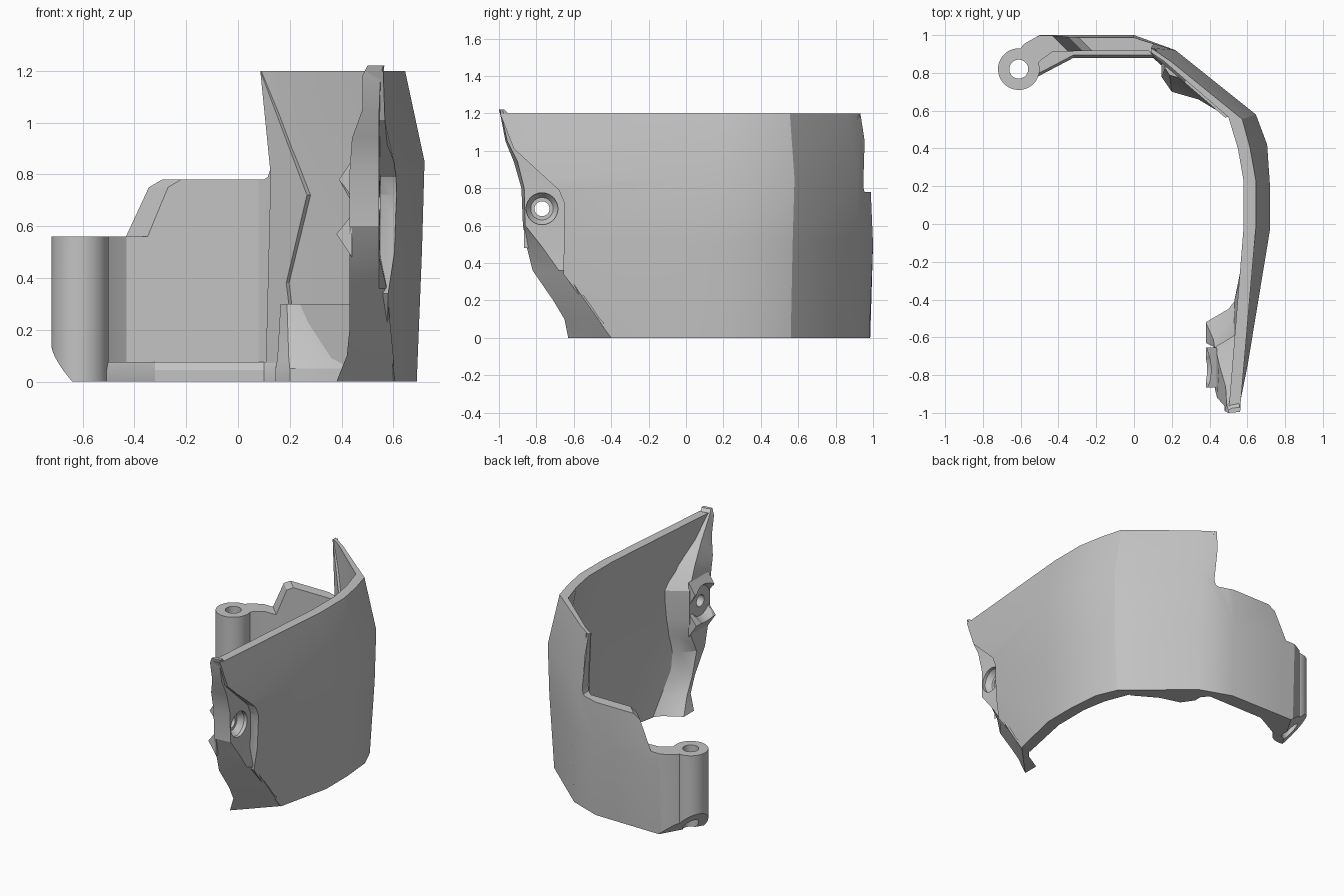
import bpy, bmesh, math
from mathutils import Vector

if "Cube" in bpy.data.objects:
    bpy.data.objects.remove(bpy.data.objects["Cube"], do_unlink=True)

grey = bpy.data.materials.new("plain_grey")
grey.use_nodes = True
COLOUR = (0.55, 0.55, 0.55, 1)
grey.diffuse_color = COLOUR
grey.node_tree.nodes["Principled BSDF"].inputs["Base Color"].default_value = COLOUR


def loft(name, rings):
    """Closed solid through rings of equal length, capped at both ends."""
    bm = bmesh.new()
    loops = [[bm.verts.new(p) for p in ring] for ring in rings]
    for low, high in zip(loops, loops[1:]):
        for i in range(len(low)):
            j = (i + 1) % len(low)
            bm.faces.new((low[i], low[j], high[j], high[i]))
    bm.faces.new(loops[0])
    bm.faces.new(loops[-1])
    bmesh.ops.recalc_face_normals(bm, faces=bm.faces)
    mesh = bpy.data.meshes.new(name)
    bm.to_mesh(mesh)
    bm.free()
    mesh.materials.append(grey)
    obj = bpy.data.objects.new(name, mesh)
    bpy.context.collection.objects.link(obj)
    return obj


def prism(name, profile, axis, start, end):
    """Extrude a 2D profile along x, y or z."""
    def place(p, t):
        coords = list(p)
        coords.insert("xyz".index(axis), t)
        return coords
    return loft(name, [[place(p, t) for p in profile] for t in (start, end)])


def disc(centre, radius, sides=40):
    step = 2 * math.pi / sides
    return [(centre[0] + radius * math.cos(i * step),
             centre[1] + radius * math.sin(i * step)) for i in range(sides)]


def cone(name, centre, steps):
    """Round solid along x through (x, radius) steps."""
    return loft(name, [[(x, y, z) for y, z in disc(centre, r)] for x, r in steps])


def cut(obj, *cutters):
    bpy.context.view_layer.objects.active = obj
    for cutter in cutters:
        cutter.hide_render = True
        mod = obj.modifiers.new("cut", "BOOLEAN")
        mod.operation, mod.solver, mod.object = "DIFFERENCE", "EXACT", cutter
        bpy.ops.object.modifier_apply(modifier=mod.name)


# Curved shell wall: plan outlines at four heights, from front end to hinge arm
arm = [(-.4, .985), (-.5, .985), (-.58, .955), (-.61, .92)]
outer = {
    0.0: [(.47, -1), (.69, -.03), (.69, .2), (.67, .42), (.61, .56), (.22, .90), (0, .98)],
    0.5: [(.545, -1), (.71, -.03), (.71, .2), (.695, .42), (.64, .57), (.22, .92), (0, 1)],
    0.85: [(.56, -1), (.72, -.03), (.72, .2), (.705, .42), (.645, .58), (.22, .92), (0, .985)],
    1.2: [(.56, -1), (.645, -.02), (.645, .23), (.615, .4), (.573, .555), (.2, .857), (.02, .98)],
}
side_inner = [(.58, -.02), (.58, .23), (.55, .4), (.50, .565)]
back_inner = [(.16, .86), (.08, .915), (-.30, .915), (-.43, .912), (-.49, .87), (-.52, .84)]
# Height: inner x at the front end, how far the side wall is hollowed
hollow = {0.0: (.41, .03), 0.5: (.48, .055), 0.85: (.50, .06), 1.2: (.50, 0)}
rings = []
for z, line in outer.items():
    front, deep = hollow[z]
    bulge = .015 if z == .5 else 0
    outside = line + [(x, y + bulge * (y > .98)) for x, y in arm]
    inside = [(front, -1)] + [(x + deep, y) for x, y in side_inner[:3]]
    inside += [(side_inner[3][0] + deep / 2, side_inner[3][1])] + back_inner
    rings.append([(x, y, z) for x, y in outside + inside[::-1]])
shell = loft("shell_wall", rings)

# Trim the front edge and step down the back edge with a slanted end
front_trim = prism("front_trim", [(-1.3, -.1), (-.33, -.1), (-.40, 0), (-.655, .34),
                   (-.65, .72), (-.68, .79), (-.92, 1.01), (-.995, 1.2), (-1.0, 1.3),
                   (-1.3, 1.3)], "x", .2, 1)
step_right = [(-1, .56), (-1, 1.3), (.08, 1.3), (.09, 1.2), (.125, .82), (.115, .79), (.10, .78)]
step_left = [(-.29, .78), (-.34, .75), (-.42, .56)]
back_step = loft("back_step", [[(x, y, z) for x, z in step_right]
                 + [(x + .985 - y, y, z) for x, z in step_left] for y in (.62, 1.2)])
PIN = (-.61, .82)
pin_hole = prism("pin_hole", disc(PIN, .05), "z", -.2, .8)
# Slanted plane that undercuts the hinge towards the back right
slope, along = Vector((-.87, .5, 1.14)), Vector((.5, .87, 0))
start = Vector((-.64, .714, 0))
out, up = Vector((slope.x, slope.y, 0)), Vector((0, 0, slope.z))
under = loft("hinge_undercut", [[start + along * t + out * d + up * h
             for d, h in ((-.1, -.1), (.3, .3), (.3, -.1))] for t in (-.6, .6)])
cut(shell, front_trim, back_step, pin_hole, under)

# Hinge barrel
barrel = prism("hinge_barrel", disc(PIN, .11, 48), "z", 0, .56)
cut(barrel, pin_hole, under)

# Front clasp: wall edge, front outer, front inner, inner, hollow, root at each height
clasp = loft("front_clasp", [[(x, y, z) for x, y in section] for z, section in [
    (0, [(.60, -.40), (.49, -.515), (.38, -.63), (.38, -.52), (.50, -.45), (.60, -.32)]),
    (.1, [(.60, -.47), (.51, -.56), (.42, -.65), (.42, -.61), (.50, -.53), (.58, -.42)]),
    (.2, [(.59, -.54), (.515, -.625), (.43, -.71), (.43, -.68), (.50, -.61), (.57, -.5)]),
    (.36, [(.575, -.65), (.545, -.68), (.43, -.82), (.43, -.73), (.50, -.65), (.56, -.59)]),
    (.48, [(.55, -.65), (.545, -.765), (.43, -.85), (.43, -.67), (.49, -.63), (.56, -.58)]),
    (.60, [(.55, -.65), (.545, -.86), (.43, -.872), (.43, -.65), (.49, -.615), (.56, -.57)]),
    (.8, [(.55, -.65), (.545, -.865), (.43, -.88), (.43, -.65), (.49, -.615), (.56, -.57)]),
    (.94, [(.55, -.78), (.545, -.90), (.44, -.92), (.45, -.74), (.50, -.71), (.55, -.68)]),
    (1.05, [(.555, -.90), (.545, -.955), (.48, -.965), (.485, -.86), (.51, -.84), (.54, -.82)]),
    (1.18, [(.56, -.97), (.55, -.985), (.48, -.99), (.49, -.95), (.51, -.94), (.55, -.93)]),
    (1.22, [(.565, -.98), (.56, -.995), (.50, -1), (.50, -.985), (.52, -.975), (.56, -.97)]),
]])
SCREW = (-.77, .69)
screw_hole = cone("screw_hole", SCREW, [(.2, .04), (.9, .04)])
screw_seat = cone("screw_seat", SCREW, [(.49, .06), (.525, .085), (.9, .085)])
cut(clasp, screw_hole, screw_seat)

# Two gripping ridges on the inside of the clasp, relieved around the screw
relief = cone("ridge_relief", SCREW, [(.46, .08), (.36, .15)])
ridges = []
for name, z, tip in (("lower_ridge", .57, .38), ("upper_ridge", .78, .39)):
    ridge = prism(name, [(.44, z - .09), (tip, z), (.44, z + .075)], "y", -.865, -.655)
    cut(ridge, relief)
    ridges.append(ridge)

# Raised border around the inner panel on the diagonal wall
border_profile = [(.10, 1.2), (.28, .72), (.20, .38), (.21, .30), (.50, .30),
                  (.50, .01), (.12, .01), (.14, .8)]
border = loft("panel_border", [[(x - s, .575 + (.5 - x) * .86 - s, z)
              for x, z in border_profile] for s in (-.01, .014)])

# Rib at the bottom inside corner, tapering upwards
rib_plan = [(.145, .90), (.145, .78), (.20, .70), (.34, .66), (.50, .565),
            (.55, .58), (.20, .88)]
root = Vector((.18, .86))
rib = loft("corner_rib", [[(*root.lerp(Vector(p), s), z) for p in rib_plan]
           for z, s in ((0, 1), (.05, 1), (.09, .8), (.30, .45))])

# Ledge along the inside bottom of the back wall, reaching the hinge
lip = loft("bottom_lip", [[(x, y + inset * (y < .9), z) for x, y in
           [(-.45, .94), (-.53, .90), (-.51, .78), (-.32, .88), (.10, .88),
            (.145, .84), (.145, .92)]] for z, inset in ((0, 0), (.045, 0), (.075, .015))])

for helper in (front_trim, back_step, pin_hole, under, screw_hole, screw_seat, relief):
    bpy.data.objects.remove(helper, do_unlink=True)

# Smooth the curved faces, keep corners crisp
bpy.ops.object.select_all(action="DESELECT")
for obj in [shell, barrel, clasp, border, rib, lip] + ridges:
    obj.select_set(True)
bpy.context.view_layer.objects.active = shell
bpy.ops.object.shade_smooth_by_angle(angle=math.radians(24))
